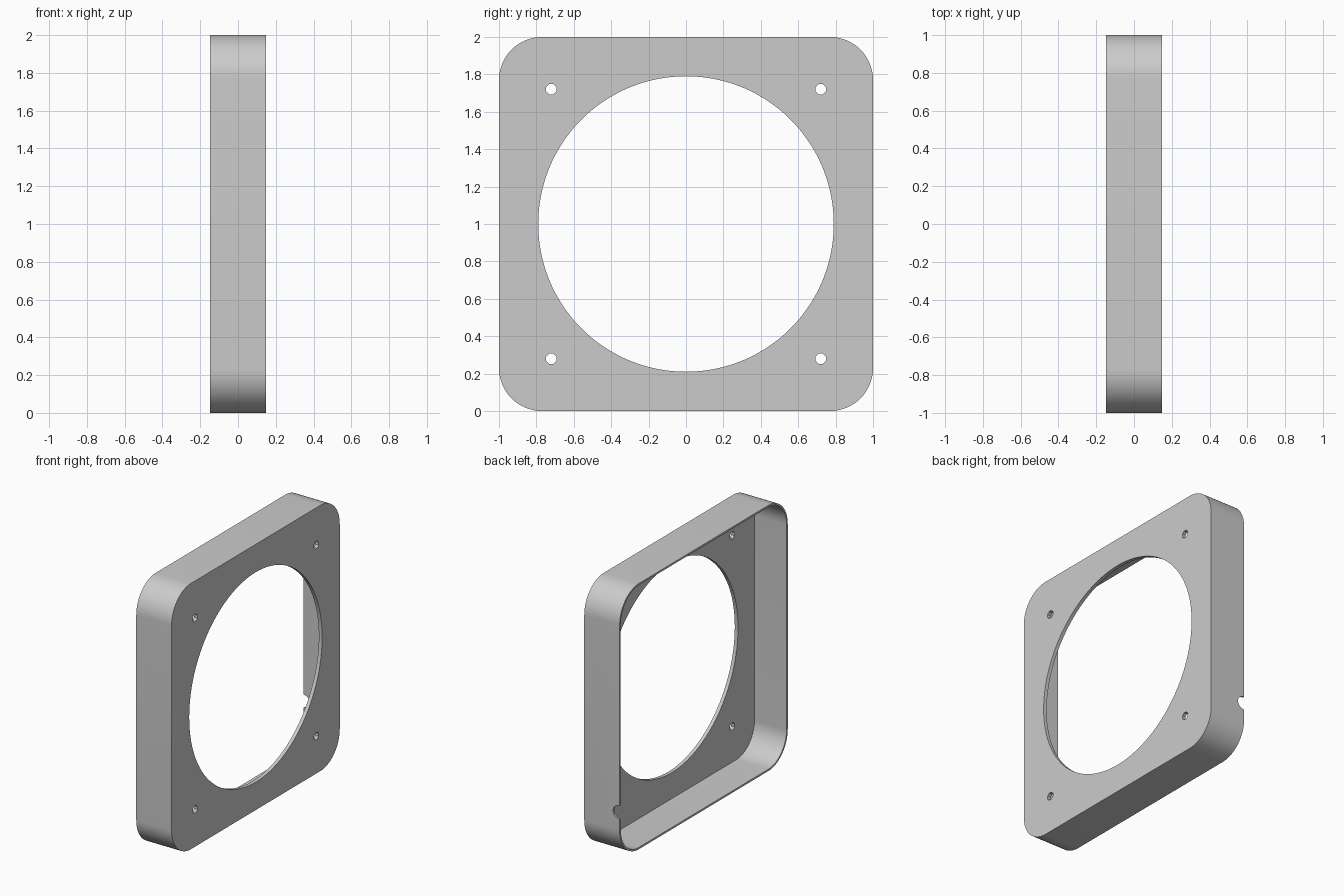
import bpy, bmesh, math
from mathutils import Matrix, Vector

cube = bpy.data.objects.get("Cube")
if cube:
    bpy.data.objects.remove(cube, do_unlink=True)

DEPTH = 0.294      # overall depth along x
WALL = 0.014       # side wall thickness
PLATE = 0.027      # face plate thickness
CORNER = 0.23      # outer corner radius
CENTRE_Z = 1.0

grey = bpy.data.materials.new("plain grey")
grey.use_nodes = True
colour = (0.6, 0.6, 0.6, 1)
grey.diffuse_color = colour
grey.node_tree.nodes["Principled BSDF"].inputs["Base Color"].default_value = colour


def make_object(name, bm):
    bmesh.ops.recalc_face_normals(bm, faces=bm.faces)
    mesh = bpy.data.meshes.new(name)
    bm.to_mesh(mesh)
    bm.free()
    mesh.materials.append(grey)
    obj = bpy.data.objects.new(name, mesh)
    bpy.context.collection.objects.link(obj)
    return obj


def rounded_slab(name, half, radius, x0, x1, steps=16):
    """Square with round corners in the yz plane, extruded along x."""
    bm = bmesh.new()
    ring = []
    for quarter in range(4):
        middle = math.radians(45 + 90 * quarter)
        cy = math.copysign(half - radius, math.cos(middle))
        cz = math.copysign(half - radius, math.sin(middle))
        for i in range(steps + 1):
            a = math.radians(90 * (quarter + i / steps))
            ring.append(bm.verts.new((x0, cy + radius * math.cos(a),
                                      CENTRE_Z + cz + radius * math.sin(a))))
    face = bm.faces.new(ring)
    result = bmesh.ops.extrude_face_region(bm, geom=[face])
    moved = [v for v in result["geom"] if isinstance(v, bmesh.types.BMVert)]
    bmesh.ops.translate(bm, verts=moved, vec=(x1 - x0, 0, 0))
    return make_object(name, bm)


def cylinder(name, centre, radius, length, axis, sides, turn=0.0):
    bm = bmesh.new()
    aim = Vector(axis).to_track_quat("Z", "Y").to_matrix().to_4x4()
    matrix = Matrix.Translation(centre) @ aim @ Matrix.Rotation(turn, 4, "Z")
    bmesh.ops.create_cone(bm, cap_ends=True, segments=sides, radius1=radius,
                          radius2=radius, depth=length, matrix=matrix)
    return make_object(name, bm)


# Solid block that becomes the open-backed frame
frame = rounded_slab("fan_frame", 1.0, CORNER, -DEPTH / 2, DEPTH / 2)

# Cavity, large round opening, cable notch and four screw holes
cutters = [
    rounded_slab("cavity_cutter", 1.0 - WALL, CORNER - WALL,
                 -DEPTH, DEPTH / 2 - PLATE),
    cylinder("opening_cutter", (DEPTH / 2, 0, CENTRE_Z), 0.79, 0.2, (1, 0, 0), 128),
    cylinder("notch_cutter", (-DEPTH / 2 + 0.004, 1, 0.365), 0.05, 0.2, (0, 1, 0), 24),
]
for y in (-0.72, 0.72):
    for z in (-0.72, 0.72):
        cutters.append(cylinder("screw_cutter", (DEPTH / 2, y, CENTRE_Z + z), 0.03,
                                0.2, (1, 0, 0), 8, math.radians(22.5)))

bpy.ops.object.select_all(action="DESELECT")
bpy.context.view_layer.objects.active = frame
frame.select_set(True)
for cutter in cutters:
    cutter.hide_render = True
    cut = frame.modifiers.new("cut", "BOOLEAN")
    cut.operation = "DIFFERENCE"
    cut.solver = "EXACT"
    cut.object = cutter
    bpy.ops.object.modifier_apply(modifier=cut.name)
    bpy.data.objects.remove(cutter, do_unlink=True)

bpy.ops.object.shade_smooth_by_angle(angle=math.radians(30))
